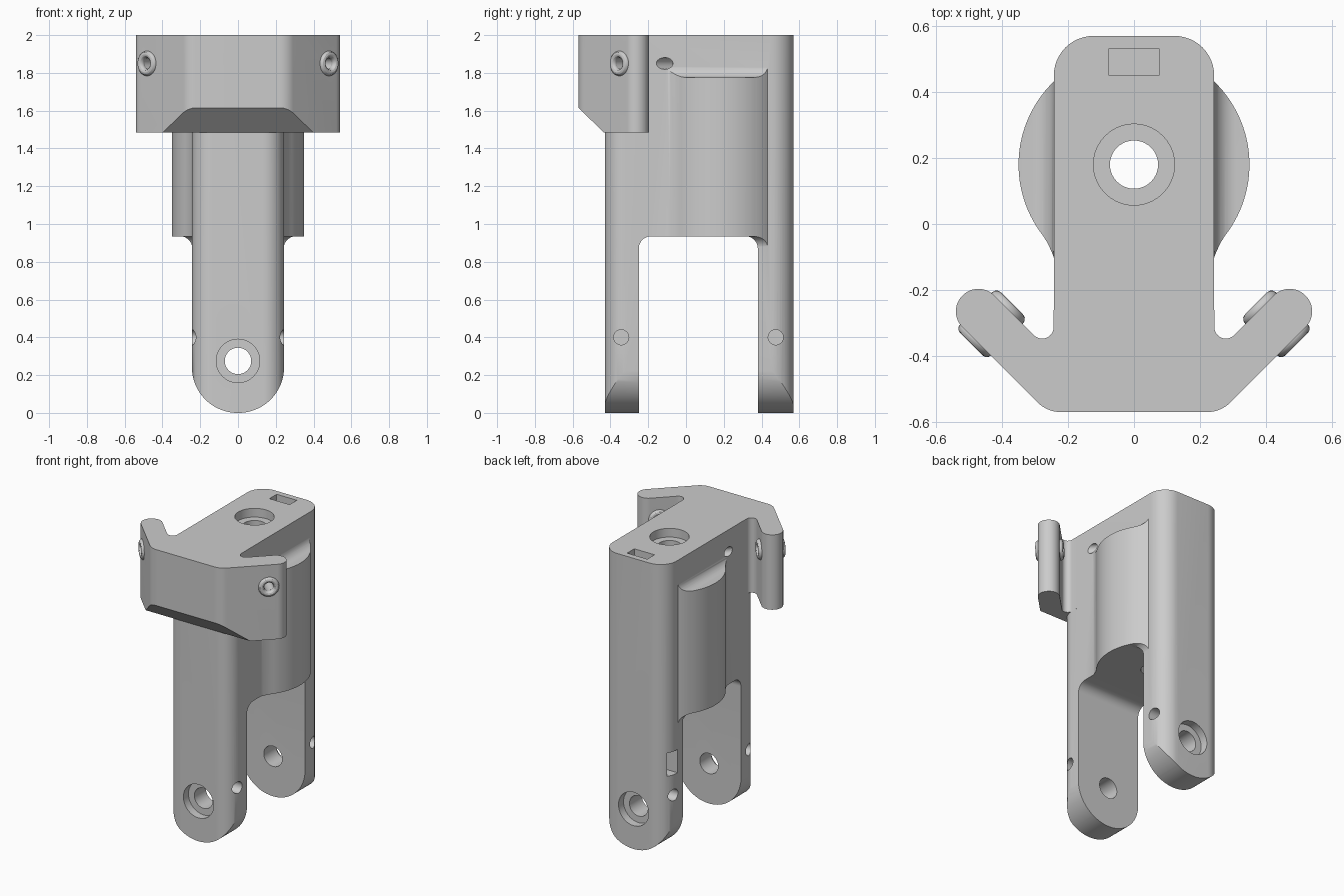
import bpy, bmesh
from math import sin, cos, tan, radians, acos, sqrt
from mathutils import Vector, Matrix

if "Cube" in bpy.data.objects:
    bpy.data.objects.remove(bpy.data.objects["Cube"])

grey = bpy.data.materials.new("plain grey")
grey.use_nodes = True
GREY = (0.6, 0.6, 0.6, 1)
grey.diffuse_color = GREY
grey.node_tree.nodes["Principled BSDF"].inputs["Base Color"].default_value = GREY


def make(name, bm):
    bmesh.ops.recalc_face_normals(bm, faces=bm.faces)
    mesh = bpy.data.meshes.new(name)
    bm.to_mesh(mesh)
    bm.free()
    mesh.materials.append(grey)
    ob = bpy.data.objects.new(name, mesh)
    bpy.context.collection.objects.link(ob)
    return ob


def rounded(corners, steps=12):
    """Outline from (u, v, radius) corners, each rounded by its radius."""
    out = []
    for i, (u, v, r) in enumerate(corners):
        p = Vector((u, v))
        if r == 0:
            out.append(p)
            continue
        a = (Vector(corners[i - 1][:2]) - p).normalized()
        b = (Vector(corners[(i + 1) % len(corners)][:2]) - p).normalized()
        half = acos(a.dot(b)) / 2
        centre = p + (a + b).normalized() * (r / sin(half))
        start = p + a * (r / tan(half)) - centre
        end = p + b * (r / tan(half)) - centre
        sweep = start.angle_signed(end)
        for k in range(steps + 1):
            t = -sweep * k / steps
            out.append(centre + Matrix.Rotation(t, 2) @ start)
    return out


def prism(name, outline, axis, low, high):
    """Extrude an outline along x, y or z."""
    place = {"x": lambda u, v, h: (h, u, v),
             "y": lambda u, v, h: (u, h, v),
             "z": lambda u, v, h: (u, v, h)}[axis]
    bm = bmesh.new()
    ends = [[bm.verts.new(place(p[0], p[1], h)) for p in outline] for h in (low, high)]
    for ring in ends:
        bm.faces.new(ring)
    n = len(outline)
    for i in range(n):
        j = (i + 1) % n
        bm.faces.new((ends[0][i], ends[0][j], ends[1][j], ends[1][i]))
    return make(name, bm)


def box(name, low, high):
    (a, b, c), (d, e, f) = low, high
    return prism(name, [(a, b), (d, b), (d, e), (a, e)], "z", c, f)


def rod(name, start, end, radius):
    start, end = Vector(start), Vector(end)
    line = end - start
    m = Matrix.Translation((start + end) / 2) @ line.to_track_quat("Z", "Y").to_matrix().to_4x4()
    bm = bmesh.new()
    bmesh.ops.create_cone(bm, cap_ends=True, segments=40, radius1=radius,
                          radius2=radius, depth=line.length, matrix=m)
    return make(name, bm)


def combine(ob, tool, operation="DIFFERENCE"):
    tool.hide_render = True
    mod = ob.modifiers.new("combine", "BOOLEAN")
    mod.operation, mod.solver, mod.object = operation, "EXACT", tool
    bpy.context.view_layer.objects.active = ob
    bpy.ops.object.modifier_apply(modifier=mod.name)
    bpy.data.objects.remove(tool)


W = 0.243          # half width of the body
SIDES = (1, -1)

# Main body: rounded column with a round bottom
body = prism("fork_body", rounded([(-W, -0.43, 0.11), (W, -0.43, 0.11),
                                   (W, 0.57, 0.12), (-W, 0.57, 0.12)]), "z", -0.05, 2)
combine(body, prism("round_bottom", rounded([(-W - 0.001, 0, 0.242), (W + 0.001, 0, 0.242),
                                             (W + 0.001, 2.2, 0), (-W - 0.001, 2.2, 0)], 24),
                    "y", -1, 1), "INTERSECT")

# Bulging drum with a flared front edge
half = [(0.24, -0.11), (0.25, -0.083), (0.263, -0.056)]
half += [(0.35 * cos(radians(a)), 0.18 + 0.35 * sin(radians(a))) for a in range(-38, 89, 3)]
drum = prism("drum", half + [(-x, y) for x, y in reversed(half)], "z", 0.8, 1.9)
for s in SIDES:
    for z, far in ((1.775, 2.1), (0.935, 0.6)):
        cove = [(s * 0.242, z, 0.065), (s * 0.6, z, 0), (s * 0.6, far, 0), (s * 0.242, far, 0)]
        combine(drum, prism("cove", rounded(cove), "y", -1, 1))
combine(body, drum, "UNION")

# Swept wings at the top front, with a chamfer underneath
side = [(0.263, -0.57, 0.1), (0.568, -0.265, 0.0675), (0.4715, -0.1685, 0.0675),
        (W + 0.0005, -0.397, 0.035), (W + 0.0005, -0.26, 0), (0.15, -0.25, 0)]
wings = prism("wings", rounded(side + [(-x, y, r) for x, y, r in reversed(side)]), "z", 1.485, 2)
combine(wings, prism("chamfer", [(-0.7, 1.74), (-0.385, 1.437), (-0.7, 1.437)], "x", -1, 1))
combine(body, wings, "UNION")

# Wide slot between the two legs
combine(body, prism("slot", rounded([(-0.25, -0.2, 0), (0.38, -0.2, 0),
                                     (0.38, 0.935, 0.065), (-0.25, 0.935, 0.065)]), "x", -1, 1))

# Vertical bore with counterbore
combine(body, rod("bore", (0, 0.18, 0.7), (0, 0.18, 2.2), 0.073))
combine(body, rod("counterbore", (0, 0.18, 1.94), (0, 0.18, 2.2), 0.123))

# Axle holes through the legs, countersunk outside
combine(body, rod("axle_hole", (0, -0.8, 0.275), (0, 0.8, 0.275), 0.07))
for inner, outer in ((-0.375, -0.8), (0.515, 0.8)):
    combine(body, rod("axle_counterbore", (0, inner, 0.275), (0, outer, 0.275), 0.115))

# Small blind holes in the legs and slanted holes through the wings
for s in SIDES:
    for y in (-0.343, 0.475):
        combine(body, rod("leg_hole", (s * 0.15, y, 0.4), (s * 0.4, y, 0.4), 0.04))
    combine(body, rod("slanted_hole", (s * 0.18, -0.05, 1.85), (s * 0.6, -0.47, 1.85), 0.031))

# Rectangular pockets on the top and on the rear leg
combine(body, box("top_pocket", (-0.077, 0.452, 1.93), (0.077, 0.53, 2.1)))
combine(body, box("leg_pocket", (-0.4, 0.44, 0.54), (-0.16, 0.52, 0.7)))
parts = [body]

# Raised ring eyelets on both faces of each wing
for s in SIDES:
    for label, x, y in (("outer", 0.479, -0.350), ("inner", 0.384, -0.255)):
        bm = bmesh.new()
        n, k = 32, 12
        out = Vector((s, -1, 0)).normalized()
        across, up = Vector((s, 1, 0)).normalized(), Vector((0, 0, 1))
        grid = []
        for i in range(n):
            a = radians(360 * i / n)
            spoke = across * cos(a) + up * sin(a)
            ring = []
            for j in range(k):
                b = radians(360 * j / k)
                ring.append(bm.verts.new(Vector((s * x, y, 1.85)) + out * (0.02 * sin(b))
                                         + spoke * (0.048 + 0.019 * cos(b))))
            grid.append(ring)
        for i in range(n):
            for j in range(k):
                p, q = grid[i], grid[(i + 1) % n]
                bm.faces.new((p[j], q[j], q[(j + 1) % k], p[(j + 1) % k]))
        parts.append(make(f"{label}_eyelet_{'left' if s > 0 else 'right'}", bm))

# Smooth curved walls, keep edges crisp
bpy.ops.object.select_all(action="DESELECT")
for ob in parts:
    ob.select_set(True)
bpy.context.view_layer.objects.active = body
bpy.ops.object.shade_smooth_by_angle(angle=radians(30))
